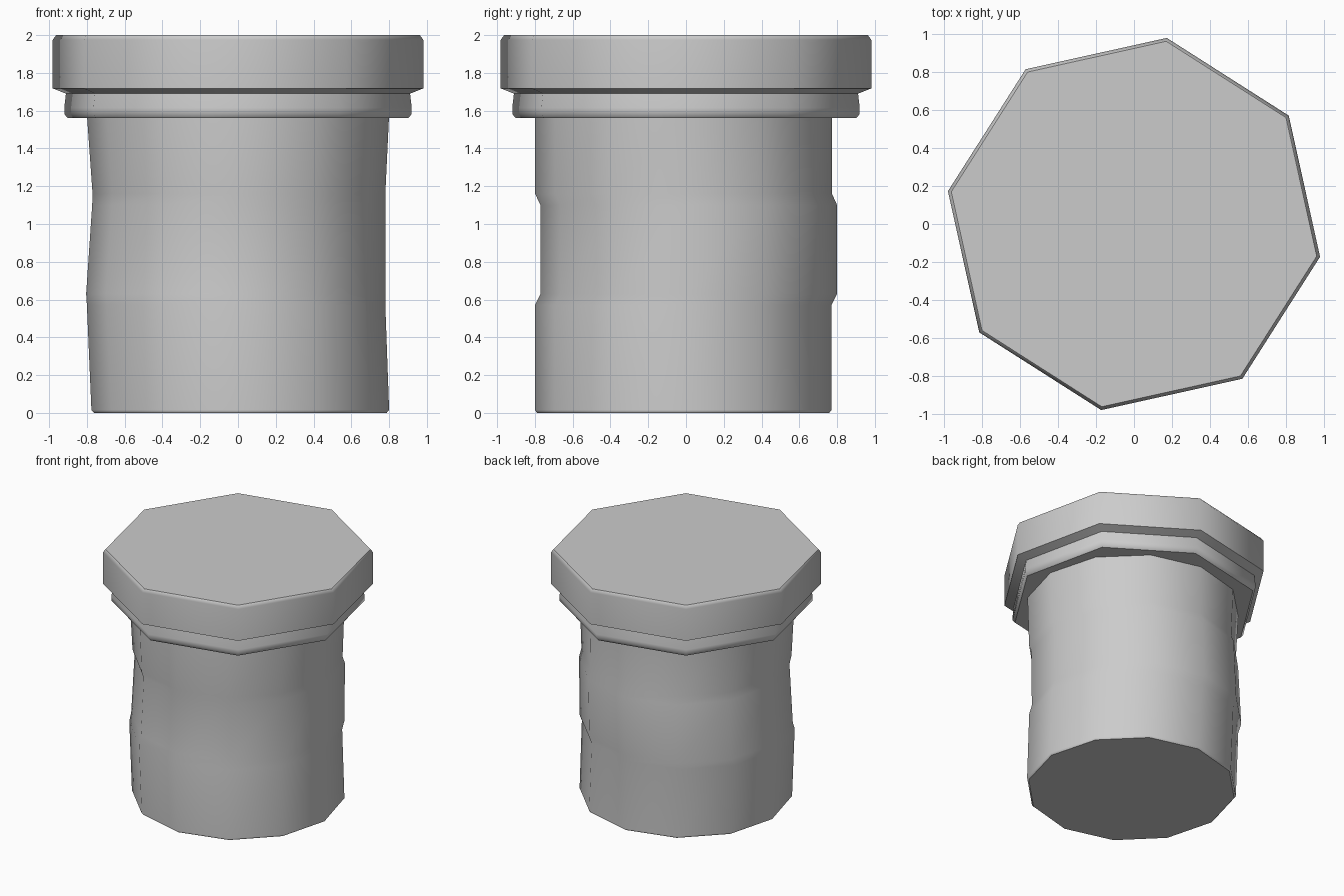
import bpy
import bmesh
from math import sin, cos, radians, tau

cube = bpy.data.objects.get("Cube")
if cube:
    bpy.data.objects.remove(cube, do_unlink=True)

GREY = (0.6, 0.6, 0.6, 1)
stone = bpy.data.materials.new("plain grey")
stone.use_nodes = True
stone.diffuse_color = GREY
stone.node_tree.nodes["Principled BSDF"].inputs["Base Color"].default_value = GREY


def loft(name, sides, turn, rings):
    """Stack of polygons, each ring (z, centre x, centre y, radius x, radius y)."""
    bm = bmesh.new()
    loops = []
    for z, cx, cy, rx, ry in rings:
        angles = [radians(turn) + tau * i / sides for i in range(sides)]
        loops.append([bm.verts.new((cx + rx * cos(a), cy + ry * sin(a), z)) for a in angles])
    for low, high in zip(loops, loops[1:]):
        for i in range(sides):
            j = (i + 1) % sides
            bm.faces.new((low[i], low[j], high[j], high[i]))
    bm.faces.new(loops[0][::-1])
    bm.faces.new(loops[-1])
    mesh = bpy.data.meshes.new(name)
    bm.to_mesh(mesh)
    bm.free()
    mesh.materials.append(stone)
    obj = bpy.data.objects.new(name, mesh)
    bpy.context.collection.objects.link(obj)
    bpy.ops.object.select_all(action="DESELECT")
    obj.select_set(True)
    bpy.context.view_layer.objects.active = obj
    bpy.ops.object.shade_smooth_by_angle(angle=radians(50))
    weighted = obj.modifiers.new("soft edges", "WEIGHTED_NORMAL")
    weighted.keep_sharp = True
    return obj


# Worn column: twelve sides, three slightly shifted courses
loft("column", 12, 0, [
    (0.0, 0.012, -0.015, 0.775, 0.773),
    (0.015, 0.012, -0.015, 0.788, 0.785),
    (0.57, -0.01, -0.015, 0.79, 0.785),
    (0.63, -0.012, 0.015, 0.792, 0.785),
    (1.10, 0.005, 0.015, 0.777, 0.785),
    (1.16, 0.005, -0.013, 0.775, 0.786),
    (1.58, 0.0, -0.013, 0.80, 0.786),
])

# Octagonal collar and cap share one turned outline
PROFILE = [(1.56, 0.915), (1.582, 0.934), (1.615, 0.934), (1.69, 0.925),
           (1.718, 0.996), (1.975, 0.996), (2.0, 0.978)]
loft("cap_and_collar", 8, 35, [(z, 0, 0, r, r) for z, r in PROFILE])
